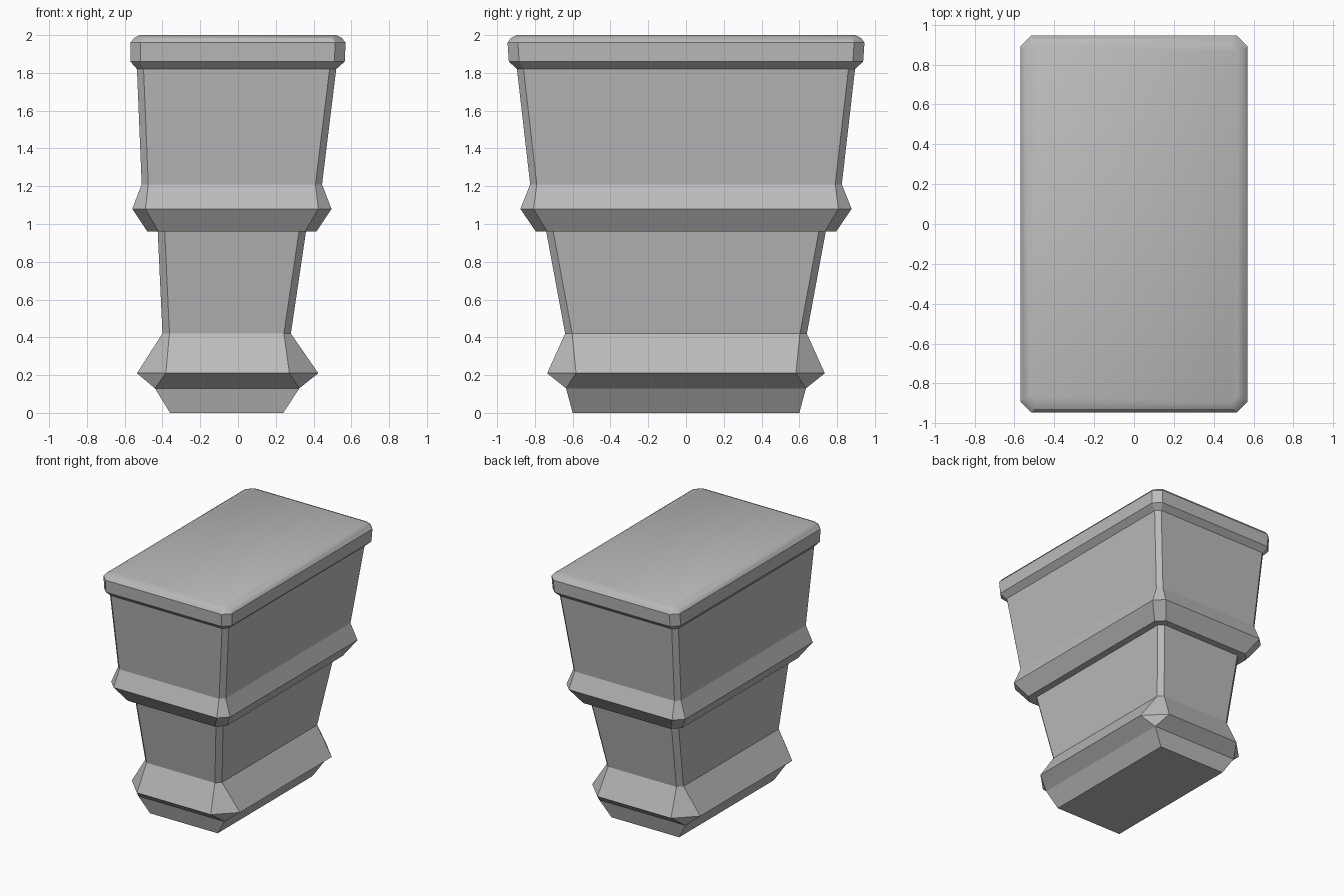
import bpy
import bmesh

cube = bpy.data.objects.get("Cube")
if cube:
    bpy.data.objects.remove(cube, do_unlink=True)

grey = bpy.data.materials.new("stone_grey")
grey.use_nodes = True
colour = (0.5, 0.5, 0.5, 1)
grey.diffuse_color = colour
grey.node_tree.nodes["Principled BSDF"].inputs["Base Color"].default_value = colour


def ring(bm, z, x0, x1, y, c):
    """Rectangle with cut corners: height, left edge, right edge, half depth, cut."""
    pts = [(x0 + c, -y), (x1 - c, -y), (x1, -y + c), (x1, y - c),
           (x1 - c, y), (x0 + c, y), (x0, y - c), (x0, -y + c)]
    return [bm.verts.new((px, py, z)) for px, py in pts]


def loft(name, sections, cap_bottom=False, cap_top=False):
    """Skin a stack of sections into one part."""
    bm = bmesh.new()
    rings = [ring(bm, *s) for s in sections]
    for low, high in zip(rings, rings[1:]):
        for i in range(8):
            j = (i + 1) % 8
            bm.faces.new((low[i], low[j], high[j], high[i]))
    if cap_bottom:
        bm.faces.new(rings[0][::-1])
    if cap_top:
        bm.faces.new(rings[-1])
    # uncut corners collapse to single points
    bmesh.ops.remove_doubles(bm, verts=bm.verts[:], dist=0.0005)
    mesh = bpy.data.meshes.new(name)
    bm.to_mesh(mesh)
    bm.free()
    mesh.materials.append(grey)
    obj = bpy.data.objects.new(name, mesh)
    bpy.context.collection.objects.link(obj)
    return obj


# Sections shared by neighbouring parts
foot_top = (0.42, -0.40, 0.28, 0.64, 0.037)
waist_top = (0.96, -0.425, 0.36, 0.74, 0.037)
band_top = (1.21, -0.51, 0.445, 0.825, 0.035)
body_top = (1.82, -0.535, 0.52, 0.895, 0.035)

# Flared foot
loft("foot", [(0, -0.36, 0.24, 0.60, 0), (0.13, -0.44, 0.325, 0.635, 0),
              (0.21, -0.535, 0.425, 0.735, 0.153), foot_top], cap_bottom=True)

# Tapered lower body
loft("lower_body", [foot_top, waist_top])

# Projecting middle band with a flat underside
loft("middle_band", [waist_top, (0.96, -0.48, 0.415, 0.795, 0.06),
                     (1.08, -0.56, 0.495, 0.877, 0.07), band_top])

# Tapered upper body
loft("upper_body", [band_top, body_top])

# Lid with softened top edge
lid = loft("lid", [body_top, (1.86, -0.57, 0.565, 0.938, 0.055),
                   (1.96, -0.57, 0.57, 0.945, 0.055),
                   (1.985, -0.55, 0.55, 0.927, 0.05),
                   (2.0, -0.52, 0.52, 0.895, 0.035)], cap_top=True)
bpy.ops.object.select_all(action="DESELECT")
lid.select_set(True)
bpy.context.view_layer.objects.active = lid
bpy.ops.object.shade_smooth_by_angle(angle=0.5)
